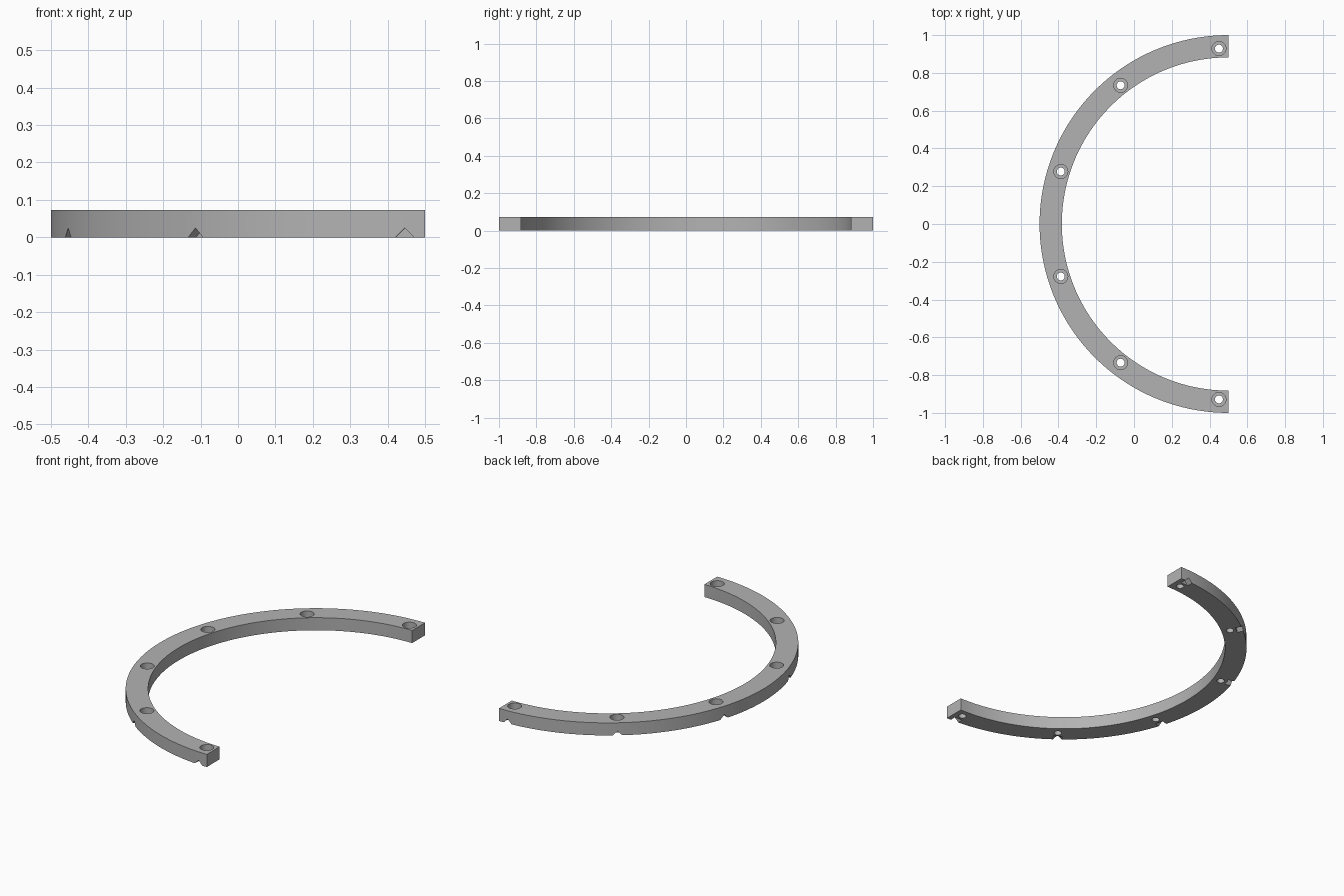
import bpy, bmesh, math
from mathutils import Matrix, Vector

cube = bpy.data.objects.get("Cube")
if cube:
    bpy.data.objects.remove(cube, do_unlink=True)

OUTER, INNER, HEIGHT = 1.0, 0.882, 0.073
CENTRE = Vector((0.5, 0, 0))
HOLE_RADIUS = 0.93
ANGLES = [math.radians(93.1 + i * 34.76) for i in range(6)]

grey = bpy.data.materials.new("plain grey")
grey.use_nodes = True
colour = (0.45, 0.45, 0.45, 1)
grey.diffuse_color = colour
grey.node_tree.nodes["Principled BSDF"].inputs["Base Color"].default_value = colour


def make_object(name, bm):
    bmesh.ops.recalc_face_normals(bm, faces=bm.faces)
    mesh = bpy.data.meshes.new(name)
    bm.to_mesh(mesh)
    bm.free()
    mesh.materials.append(grey)
    obj = bpy.data.objects.new(name, mesh)
    bpy.context.collection.objects.link(obj)
    return obj


def extrude_outline(bm, points, direction):
    face = bm.faces.new([bm.verts.new(p) for p in points])
    result = bmesh.ops.extrude_face_region(bm, geom=[face])
    verts = [v for v in result["geom"] if isinstance(v, bmesh.types.BMVert)]
    bmesh.ops.translate(bm, verts=verts, vec=direction)


def polar(radius, angle, z=0):
    return CENTRE + Vector((radius * math.cos(angle), radius * math.sin(angle), z))


# Half ring
steps = 90
sweep = [math.pi / 2 + math.pi * i / steps for i in range(steps + 1)]
bm = bmesh.new()
outline = [polar(OUTER, a) for a in sweep] + [polar(INNER, a) for a in reversed(sweep)]
extrude_outline(bm, outline, Vector((0, 0, HEIGHT)))
ring = make_object("half_ring", bm)


# Stepped screw holes: narrow through hole, wide upper recess
def hole_cutter(name, radius, bottom):
    bm = bmesh.new()
    top = HEIGHT + 0.05
    for a in ANGLES:
        bmesh.ops.create_cone(bm, cap_ends=True, segments=32, radius1=radius,
                              radius2=radius, depth=top - bottom,
                              matrix=Matrix.Translation(polar(HOLE_RADIUS, a, (top + bottom) / 2)))
    return make_object(name, bm)


# V notches under the outer edge, each in line with a hole
def notch_cutter():
    bm = bmesh.new()
    for a in ANGLES:
        out = Vector((math.cos(a), math.sin(a), 0))
        side = Vector((-out.y, out.x, 0))
        base = polar(0.965, a)
        profile = [(-0.045, -0.02), (0.045, -0.02), (0, 0.025)]
        extrude_outline(bm, [base + side * s + Vector((0, 0, z)) for s, z in profile], out * 0.1)
    return make_object("notch_cutter", bm)


cutters = [hole_cutter("through_hole_cutter", 0.021, -0.05),
           hole_cutter("recess_cutter", 0.037, 0.03),
           notch_cutter()]
for cutter in cutters:
    cutter.hide_render = True
    mod = ring.modifiers.new(cutter.name, "BOOLEAN")
    mod.operation = "DIFFERENCE"
    mod.solver = "EXACT"
    mod.object = cutter

# Bake the cuts and drop the cutters
bpy.context.view_layer.update()
graph = bpy.context.evaluated_depsgraph_get()
cut_mesh = bpy.data.meshes.new_from_object(ring.evaluated_get(graph))
ring.modifiers.clear()
ring.data = cut_mesh
for cutter in cutters:
    bpy.data.objects.remove(cutter, do_unlink=True)

bpy.ops.object.select_all(action="DESELECT")
ring.select_set(True)
bpy.context.view_layer.objects.active = ring
bpy.ops.object.shade_smooth_by_angle(angle=math.radians(30))
